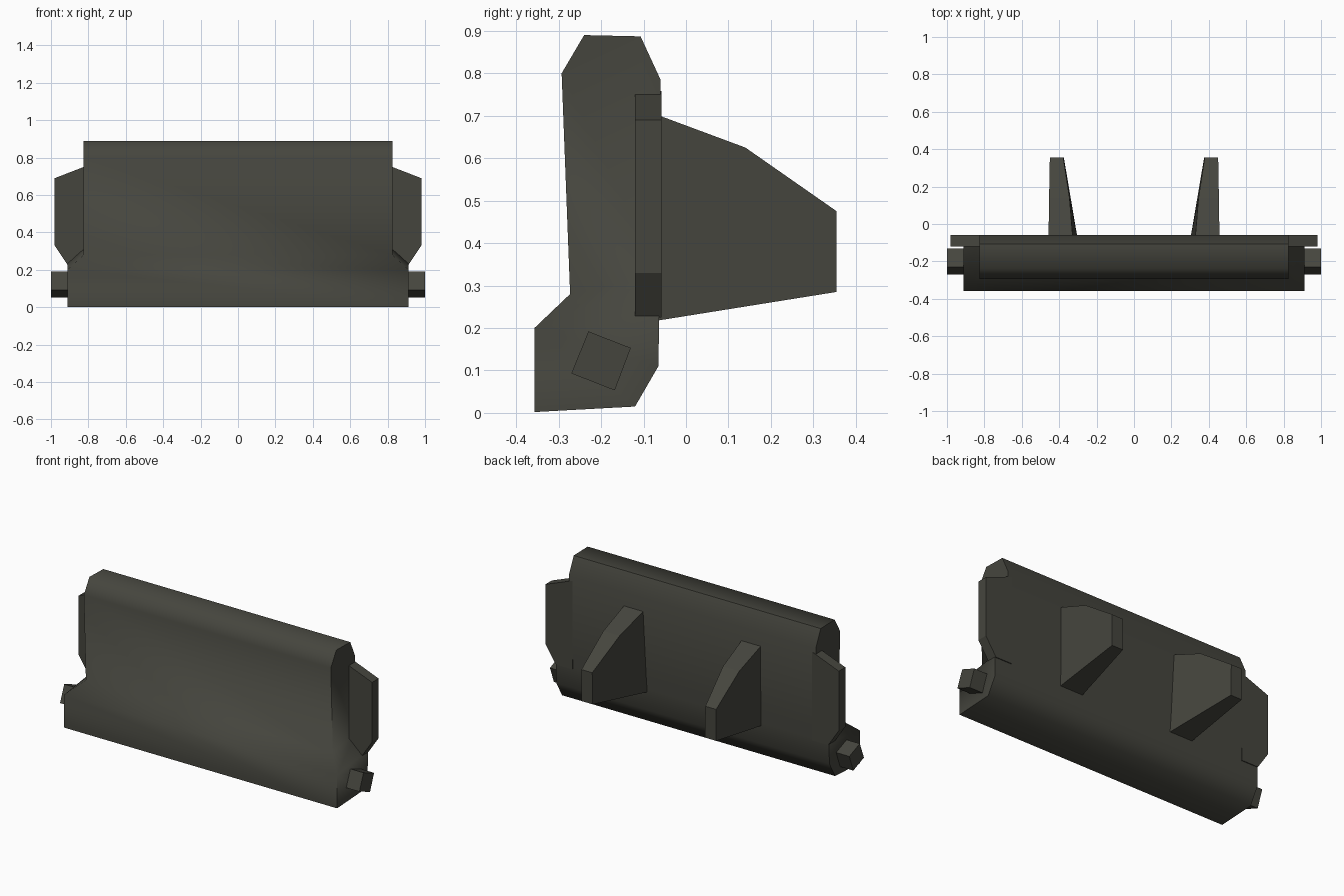
import bpy
import bmesh
import math

default = bpy.data.objects.get("Cube")
if default:
    bpy.data.objects.remove(default, do_unlink=True)

paint = bpy.data.materials.new("dark olive grey")
paint.use_nodes = True
COLOUR = (0.06, 0.06, 0.048, 1)
paint.diffuse_color = COLOUR
paint.node_tree.nodes["Principled BSDF"].inputs["Base Color"].default_value = COLOUR


def finish(name, bm):
    bmesh.ops.recalc_face_normals(bm, faces=bm.faces)
    mesh = bpy.data.meshes.new(name)
    bm.to_mesh(mesh)
    bm.free()
    mesh.materials.append(paint)
    obj = bpy.data.objects.new(name, mesh)
    bpy.context.collection.objects.link(obj)
    return obj


def loft(name, ring_a, ring_b):
    """Solid between two outlines with the same number of points."""
    bm = bmesh.new()
    a = [bm.verts.new(p) for p in ring_a]
    b = [bm.verts.new(p) for p in ring_b]
    for i in range(len(a)):
        j = (i + 1) % len(a)
        bm.faces.new((a[i], a[j], b[j], b[i]))
    bm.faces.new(a)
    bm.faces.new(b)
    return finish(name, bm)


# Main barrier: a side profile (y, z) swept across, wider at the foot
foot = [(-.063, .24), (-.065, .11), (-.12, .015), (-.357, .002), (-.357, .2)]
wall = [(-.273, .28), (-.293, .8), (-.24, .89), (-.107, .887), (-.06, .785), (-.061, .32)]
bm = bmesh.new()
ends = []
for side in (1, -1):
    low = [bm.verts.new((side * .912, y, z)) for y, z in foot]
    high = [bm.verts.new((side * .825, y, z)) for y, z in wall]
    bm.faces.new(low)
    bm.faces.new(high)
    bm.faces.new((low[-1], high[0], high[-1], low[0]))
    ends.append(low + high)
strip = []
for i in range(len(ends[0])):
    j = (i + 1) % len(ends[0])
    face = bm.faces.new((ends[0][i], ends[0][j], ends[1][j], ends[1][i]))
    face.smooth = True
body = finish("barrier_body", bm)
body.data.set_sharp_from_angle(angle=math.radians(63))

# Parts that repeat on both sides
plate = [(.8, .758), (.825, .75), (.98, .69), (.98, .33), (.91, .225), (.8, .225)]
peg = [(-.23, .192), (-.13, .153), (-.168, .053), (-.27, .093)]
# Fin outline: y, z, inner x, outer x
fin = [(-.07, .703, .328, .457), (.14, .625, .345, .454), (.355, .475, .378, .45),
       (.355, .285, .375, .45), (-.07, .217, .303, .457)]

for side, word in ((1, "left"), (-1, "right")):
    loft(word + "_side_plate",
         [(side * x, -.12, z) for x, z in plate],
         [(side * x, -.058, z) for x, z in plate])
    loft(word + "_peg",
         [(side * .88, y, z) for y, z in peg],
         [(side, y, z) for y, z in peg])
    loft(word + "_rear_fin",
         [(side * inner, y, z) for y, z, inner, outer in fin],
         [(side * outer, y, z) for y, z, inner, outer in fin])
